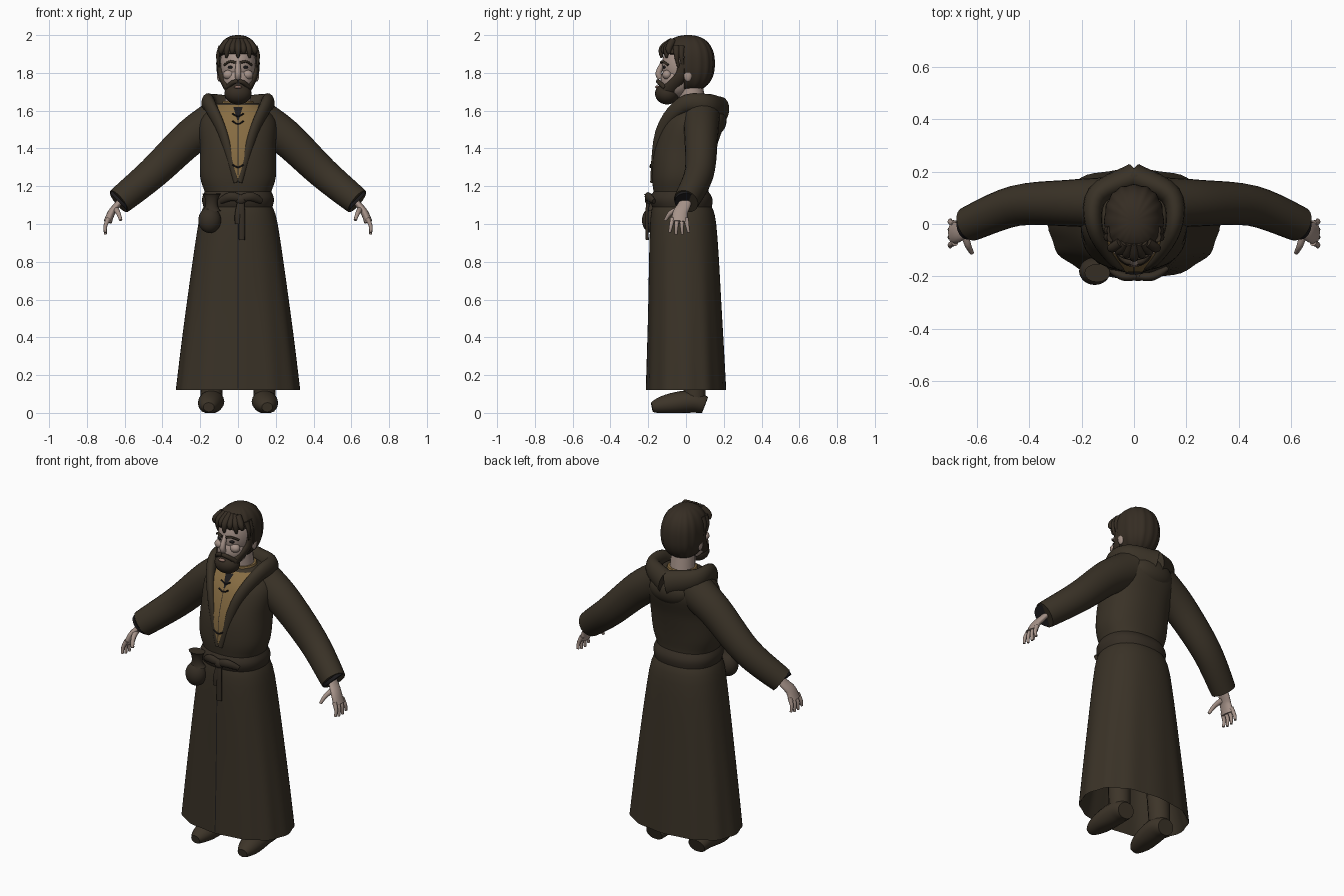
import bpy, bmesh
from math import sin, cos, pi, atan2, radians
from mathutils import Vector, Matrix

cube = bpy.data.objects.get("Cube")
if cube:
    bpy.data.objects.remove(cube)

X_AXIS, Y_AXIS, Z_AXIS = Matrix.Identity(3)


def material(name, red, green, blue):
    mat = bpy.data.materials.new(name)
    mat.use_nodes = True
    mat.diffuse_color = (red, green, blue, 1)
    mat.node_tree.nodes["Principled BSDF"].inputs["Base Color"].default_value = mat.diffuse_color
    return mat


ROBE = material("robe brown", .042, .032, .02)
BELT = material("belt brown", .036, .027, .018)
HAIR = material("hair brown", .036, .026, .017)
SKIN = material("skin", .38, .29, .25)
SHIRT = material("shirt ochre", .24, .15, .055)
BOOT = material("boot leather", .047, .035, .022)
DARK = material("dark lines", .012, .011, .012)
LIP = material("lips", .25, .15, .12)


def finish(name, bm, mat, mirror=False):
    bmesh.ops.recalc_face_normals(bm, faces=bm.faces)
    mesh = bpy.data.meshes.new(name)
    bm.to_mesh(mesh)
    bm.free()
    mesh.materials.append(mat)
    for polygon in mesh.polygons:
        polygon.use_smooth = True
    mesh.set_sharp_from_angle(angle=radians(50))
    part = bpy.data.objects.new(name, mesh)
    bpy.context.collection.objects.link(part)
    if mirror:
        part.modifiers.new("mirror", 'MIRROR')


def smooth(rows, steps=5):
    """Catmull-Rom interpolation of rows of numbers."""
    padded = [rows[0], *rows, rows[-1]]
    result = []
    for i in range(len(rows) - 1):
        for j in range(steps):
            t = j / steps
            result.append([b + t / 2 * (c - a + t * (2 * a - 5 * b + 4 * c - d + t * (3 * b - a - 3 * c + d)))
                           for a, b, c, d in zip(*padded[i:i + 4])])
    return result + [list(rows[-1])]


def bridge(bm, rows, closed):
    for low, high in zip(rows, rows[1:]):
        for i in range(0 if closed else 1, len(low)):
            bm.faces.new((low[i - 1], low[i], high[i], high[i - 1]))


def skin_rings(name, rings, mat, mirror=False):
    bm = bmesh.new()
    rows = [[bm.verts.new(co) for co in ring] for ring in rings]
    bridge(bm, rows, True)
    bm.faces.new(rows[0])
    bm.faces.new(rows[-1])
    finish(name, bm, mat, mirror)


def rounded(value, exponent):
    return abs(value) ** exponent * (1 if value > 0 else -1)


def loft(name, rows, mat, fold=0, segments=72):
    """Level rings from rows of height, half width, front depth and back depth."""
    rings = []
    for z, width, front, back in rows:
        ring = []
        for i in range(segments):
            angle = 2 * pi * i / segments
            swell = 1 + fold * max(0, 1 - z) * cos(12 * angle)
            ring.append((width * swell * rounded(cos(angle), .87),
                         (back - front + (back + front) * swell * rounded(sin(angle), .87)) / 2, z))
        rings.append(ring)
    skin_rings(name, rings, mat)


def tube(name, path, mat, start, end, bulge=0, flat=1, along=Y_AXIS, mirror=False, segments=16):
    """Sweep a tapering oval along a smoothed path, never going below the ground."""
    points = [Vector(p) for p in smooth(path)]
    last = len(points) - 1
    rings = []
    for i, point in enumerate(points):
        t = i / last
        radius = start + (end - start) * t + bulge * sin(pi * t)
        tangent = (points[min(i + 1, last)] - points[max(i - 1, 0)]).normalized()
        side = (along - tangent * along.dot(tangent)).normalized() * radius
        other = tangent.cross(side) * flat
        ring = []
        for j in range(segments):
            angle = 2 * pi * j / segments
            co = point + side * cos(angle) + other * sin(angle)
            co.z = max(co.z, 0)
            ring.append(co)
        rings.append(ring)
    skin_rings(name, rings, mat, mirror)


def ball(name, center, size, mat, mirror=False):
    bm = bmesh.new()
    bmesh.ops.create_uvsphere(bm, u_segments=24, v_segments=16, radius=1)
    bm.transform(Matrix.Translation(center) @ Matrix.Diagonal((*size, 1)))
    finish(name, bm, mat, mirror)


# Robe body, with the hem turned inward
BODY = smooth([(.12, .325, .21, .21), (.5, .28, .2, .19), (1, .21, .19, .16), (1.13, .17, .17, .12),
               (1.25, .2, .18, .13), (1.4, .2, .17, .16), (1.55, .2, .12, .2), (1.64, .11, .05, .13)])
loft("robe", [(.4, .25, .16, .15), (.14, .31, .2, .2), *BODY], ROBE, fold=.016)


def body_at(z):
    for low, high in zip(BODY, BODY[1:]):
        if z <= high[0]:
            t = (z - low[0]) / (high[0] - low[0])
            return [a + (b - a) * t for a, b in zip(low, high)]


def front_at(x, z):
    height, width, front, back = body_at(z)
    curve = max(0, 1 - abs(x / width) ** 2.3) ** .43
    return (back - front - (back + front) * curve) / 2


def panel(name, bottom, top, width, flare, mat, lift, columns=8, rows=24):
    """Thin sheet lying on the front of the body, widening upward."""
    bm = bmesh.new()
    grid = []
    for i in range(rows + 1):
        rise = (top - bottom) * i / rows
        z = bottom + rise
        xs = [(width + flare * rise) * (2 * j / columns - 1) for j in range(columns + 1)]
        grid.append([bm.verts.new((x, front_at(x, z) - lift, z)) for x in xs])
    bridge(bm, grid, False)
    finish(name, bm, mat)


# Shirt in the neck opening, its slit and laces, and the skirt seam
panel("shirt", 1.23, 1.63, .012, .24, SHIRT, lift=.006)
panel("shirt_slit", 1.55, 1.62, .004, .3, DARK, lift=.009)
panel("shirt_seam", 1.26, 1.55, .002, 0, BELT, lift=.009)
panel("skirt_seam", .13, 1.04, .003, 0, DARK, lift=.006)
for z in (1.3, 1.53, 1.57):
    lace = [(x, front_at(x, z) - .009, z + abs(x) / 2) for x in (-.03, 0, .03)]
    tube("shirt_lace", lace, DARK, start=.004, end=.004, along=Z_AXIS)

# Hood rim running down into the lapels, and its drape behind
tube("hood", [(.01, -.18, 1.22), (.08, -.14, 1.48), (.15, -.02, 1.63), (.14, .11, 1.63), (0, .18, 1.6)],
     ROBE, start=.013, end=.075, flat=.7, along=Z_AXIS, mirror=True)
ball("hood_drape", (0, .15, 1.55), (.13, .065, .08), ROBE)

# Sleeves with dark open cuffs
tube("sleeves", [(.1, .08, 1.56), (.25, .08, 1.46), (.45, .07, 1.27), (.63, 0, 1.12)],
     ROBE, start=.1, end=.067, flat=1.08, mirror=True, segments=24)
tube("cuff_openings", [(.62, 0, 1.13), (.633, 0, 1.117)],
     DARK, start=.06, end=.06, flat=1.08, mirror=True, segments=24)

# Hands
tube("palms", [(.59, .01, 1.16), (.64, -.01, 1.1), (.67, -.03, 1.06), (.69, -.035, 1.01)],
     SKIN, start=.03, end=.044, flat=.5, mirror=True)
for spread in (-1.5, -.5, .5, 1.5):
    y = spread * .024
    tube("fingers", [(.685, y - .035, 1.03), (.702, 1.2 * y - .036, .99),
                     (.702, 1.4 * y - .036, .94 + .01 * abs(spread))],
         SKIN, start=.013, end=.007, mirror=True)
tube("thumbs", [(.65, -.03, 1.08), (.635, -.08, 1.06), (.62, -.11, 1.02)],
     SKIN, start=.017, end=.008, along=X_AXIS, mirror=True)

# Neck and head
tube("neck", [(0, .04, 1.55), (0, .02, 1.78)], SKIN, start=.075, end=.062)
tube("shirt_collar", [(0, .035, 1.62), (0, .035, 1.65)], SHIRT, start=.09, end=.08)
ball("skull", (0, 0, 1.84), (.097, .128, .14), SKIN)
ball("jaw", (0, -.05, 1.76), (.083, .085, .09), SKIN)
ball("cheeks", (.05, -.1, 1.79), (.03, .025, .025), SKIN, mirror=True)
ball("ears", (.1, .01, 1.79), (.012, .022, .035), SKIN, mirror=True)
ball("eyes", (.038, -.114, 1.83), (.017, .009, .008), DARK, mirror=True)
tube("nose", [(0, -.12, 1.86), (0, -.145, 1.8), (0, -.135, 1.77)], SKIN, start=.01, end=.014, bulge=.004)
tube("eyebrows", [(.014, -.131, 1.855), (.045, -.122, 1.86), (.072, -.095, 1.842)],
     HAIR, start=.007, end=.006, mirror=True)

# Beard and moustache
ball("beard", (0, -.1, 1.69), (.072, .064, .057), HAIR)
tube("beard_sides", [(.094, -.02, 1.85), (.085, -.03, 1.78), (.04, -.1, 1.7)],
     HAIR, start=.022, end=.04, flat=.6, mirror=True)
tube("moustache", [(0, -.148, 1.756), (.03, -.141, 1.748), (.06, -.11, 1.72)],
     HAIR, start=.011, end=.013, mirror=True)
ball("lips", (0, -.152, 1.725), (.022, .012, .008), LIP)


def hair_cap():
    """Ridged boxy ball, pushed back behind the face below the hairline."""
    bm = bmesh.new()
    bmesh.ops.create_uvsphere(bm, u_segments=64, v_segments=32, radius=1)
    for vert in bm.verts:
        ridge = 1 + .02 * cos(16 * atan2(vert.co.y, vert.co.x))
        x, y, z = (rounded(c, .85) for c in vert.co)
        vert.co = (.113 * ridge * x, .01 + .14 * ridge * y, 1.85 + .15 * z)
        if vert.co.z < 1.9:
            vert.co.y = max(vert.co.y, -.01)
    finish("hair", bm, HAIR)


# Hair and loose locks
hair_cap()
for i in range(-3, 4):
    x = .028 * i
    tube("fringe_lock", [(x * .6, -.07, 1.97), (x, abs(x) * .4 - .125, 1.93),
                         (x * 1.1, abs(x) * .5 - .13, 1.88 + .02 * (i % 2))],
         HAIR, start=.018, end=.005, bulge=.006)
for y in (-.05, -.025):
    tube("temple_locks", [(.09, y, 1.94), (.107, y, 1.89), (.1, y + .01, 1.83)],
         HAIR, start=.02, end=.006, flat=.7, mirror=True)

# Belt, knot, bow and hanging ends
belt = []
for i in range(7):
    z, width, front, back = body_at(1.09 + i * .0135)
    lift = .02 * sin(pi * i / 6)
    belt.append((z, width + lift, front + lift, back + lift))
loft("belt", belt, BELT)
ball("belt_knot", (.015, -.198, 1.13), (.03, .02, .027), BELT)
for side in (-1, 1):
    tube("belt_bow", [(.015, -.2, 1.135), (.015 + side * .055, -.2, 1.145), (.015 + side * .11, -.17, 1.12)],
         BELT, start=.012, end=.01, bulge=.006, flat=1.4)
for x, low in ((0, 1), (.02, .915)):
    tube("belt_end", [(.015, -.2, 1.12), (x, -.207, 1.05), (x, -.205, low)],
         BELT, start=.009, end=.008, flat=2)

# Pouch hanging from the belt, with a flared gathered top
ball("pouch", (-.15, -.18, 1.02), (.06, .053, .068), BELT)
tube("pouch_top", [(-.14, -.18, 1.07), (-.14, -.185, 1.11), (-.14, -.187, 1.16)],
     BELT, start=.035, end=.035, bulge=-.013, flat=1.4)

# Boots
tube("boots", [(.14, .1, .04), (.14, .03, .06), (.15, -.1, .045), (.155, -.18, .03)],
     BOOT, start=.045, end=.025, bulge=.024, flat=1.15, along=Z_AXIS, mirror=True)
tube("boot_shafts", [(.14, .045, .04), (.14, .045, .13), (.135, .03, .4)],
     BOOT, start=.054, end=.065, mirror=True)
